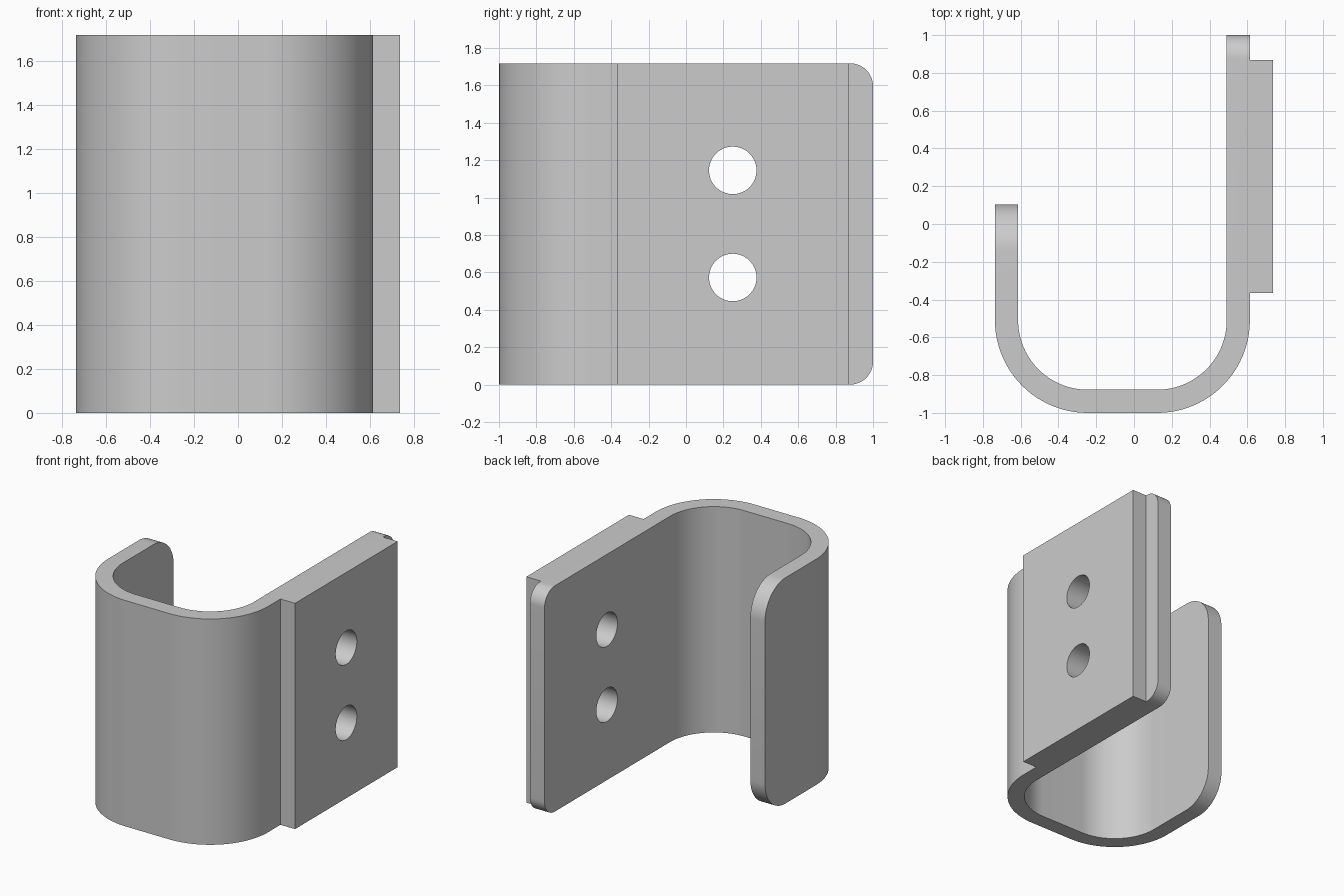
import bpy, bmesh
from math import sin, cos, pi
from mathutils import Matrix

if "Cube" in bpy.data.objects:
    bpy.data.objects.remove(bpy.data.objects["Cube"], do_unlink=True)

T = 0.1227                 # sheet thickness
HEIGHT = 14 * T
LEFT, RIGHT = -6 * T, 5 * T  # outer faces of the two arms
BACK, SHORT_END = 1.0, 0.103
PLATE = (-0.366, 0.868)    # plate extent along y
OUTER, INNER = 4 * T, 3 * T
STEPS = 24

steel = bpy.data.materials.new("grey steel")
steel.use_nodes = True
steel.diffuse_color = (0.6, 0.6, 0.6, 1)
steel.node_tree.nodes["Principled BSDF"].inputs["Base Color"].default_value = (0.6, 0.6, 0.6, 1)


def arc(cx, cy, r, start, end):
    angles = [start + (end - start) * i / STEPS for i in range(STEPS + 1)]
    return [(cx + r * cos(a), cy + r * sin(a)) for a in angles]


def add_object(name, bm):
    mesh = bpy.data.meshes.new(name)
    bmesh.ops.recalc_face_normals(bm, faces=bm.faces)
    bm.to_mesh(mesh)
    bm.free()
    mesh.materials.append(steel)
    obj = bpy.data.objects.new(name, mesh)
    bpy.context.collection.objects.link(obj)
    return obj


# J-shaped section with the mounting plate on the long arm
cl, cr, cy = LEFT + OUTER, RIGHT - OUTER, -1 + OUTER
profile = [(LEFT, SHORT_END)]
profile += arc(cl, cy, OUTER, pi, 1.5 * pi)
profile += arc(cr, cy, OUTER, 1.5 * pi, 2 * pi)
profile += [(RIGHT, PLATE[0]), (RIGHT + T, PLATE[0]), (RIGHT + T, PLATE[1]),
            (RIGHT, PLATE[1]), (RIGHT, BACK), (RIGHT - T, BACK)]
profile += arc(cr, cy, INNER, 2 * pi, 1.5 * pi)
profile += arc(cl, cy, INNER, 1.5 * pi, pi)
profile += [(LEFT + T, SHORT_END)]

bm = bmesh.new()
base = bm.faces.new([bm.verts.new((x, y, 0)) for x, y in profile])
top = bmesh.ops.extrude_face_region(bm, geom=[base])["geom"]
bmesh.ops.translate(bm, vec=(0, 0, HEIGHT),
                    verts=[v for v in top if isinstance(v, bmesh.types.BMVert)])

# Rounded corners at the ends of both arms
for end, radius in ((BACK, T), (SHORT_END, 2 * T)):
    edges = [e for e in bm.edges
             if all(abs(v.co.y - end) < 1e-4 for v in e.verts)
             and abs(e.verts[0].co.z - e.verts[1].co.z) < 1e-4]
    bmesh.ops.bevel(bm, geom=edges, offset=radius, segments=16,
                    profile=0.5, affect='EDGES')
bracket = add_object("hook_bracket", bm)

# Two screw holes through the plate and long arm
bm = bmesh.new()
for third in (1, 2):
    place = Matrix.Translation((RIGHT, 0.25, HEIGHT * third / 3)) @ Matrix.Rotation(pi / 2, 4, 'Y')
    bmesh.ops.create_cone(bm, cap_ends=True, segments=64, radius1=0.127,
                          radius2=0.127, depth=4 * T, matrix=place)
cutter = add_object("hole_cutter", bm)
cutter.hide_render = True

bpy.ops.object.select_all(action='DESELECT')
bracket.select_set(True)
bpy.context.view_layer.objects.active = bracket
cut = bracket.modifiers.new("screw holes", 'BOOLEAN')
cut.operation = 'DIFFERENCE'
cut.solver = 'EXACT'
cut.object = cutter
bpy.ops.object.modifier_apply(modifier=cut.name)
bpy.data.objects.remove(cutter, do_unlink=True)
bpy.ops.object.shade_smooth_by_angle(angle=pi / 6)
